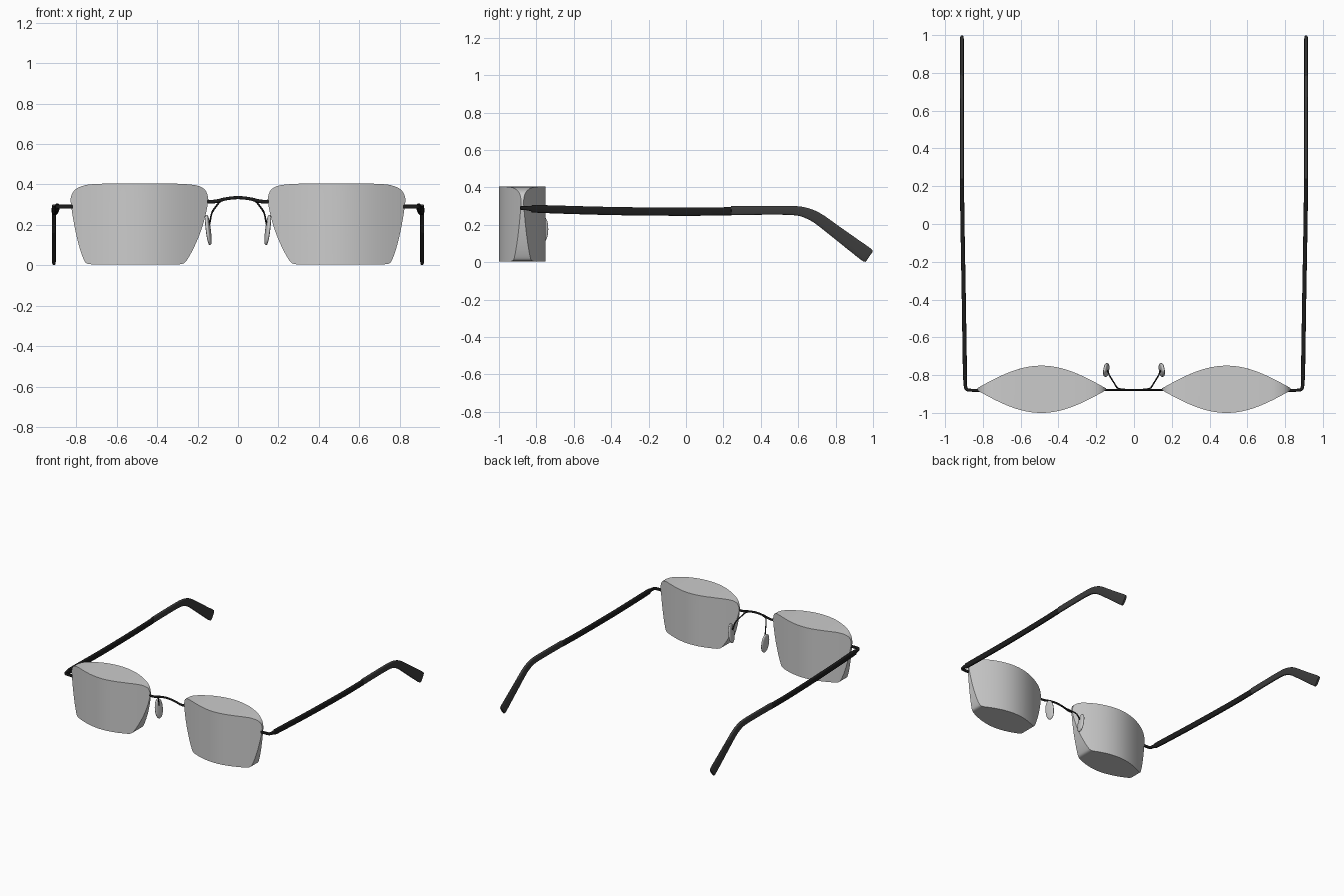
import bpy, bmesh, math
from mathutils import Vector, Matrix

if "Cube" in bpy.data.objects:
    bpy.data.objects.remove(bpy.data.objects["Cube"])


def material(name, v):
    m = bpy.data.materials.new(name)
    m.diffuse_color = (v, v, v, 1)
    m.use_nodes = True
    m.node_tree.nodes["Principled BSDF"].inputs["Base Color"].default_value = m.diffuse_color
    return m


BLACK = material("black_frame", 0.012)
DARK = material("dark_tip", 0.045)


def finish(bm, name, mat=None, angle=35):
    bmesh.ops.recalc_face_normals(bm, faces=bm.faces)
    me = bpy.data.meshes.new(name)
    bm.to_mesh(me)
    bm.free()
    ob = bpy.data.objects.new(name, me)
    bpy.context.collection.objects.link(ob)
    if mat:
        me.materials.append(mat)
    bpy.ops.object.select_all(action='DESELECT')
    ob.select_set(True)
    bpy.context.view_layer.objects.active = ob
    bpy.ops.object.shade_smooth_by_angle(angle=math.radians(angle))
    return ob


def loft(rings, name, mat=None, angle=35):
    bm = bmesh.new()
    rows = [[bm.verts.new(p) for p in r] for r in rings]
    n = len(rows[0])
    for a, b in zip(rows, rows[1:]):
        for i in range(n):
            j = (i + 1) % n
            bm.faces.new((a[i], a[j], b[j], b[i]))
    bm.faces.new(rows[0])
    bm.faces.new(rows[-1])
    return finish(bm, name, mat, angle)


def spline(pts, steps):
    # Catmull-Rom through tuples of any length
    p = [pts[0]] + list(pts) + [pts[-1]]
    out = []
    for k in range(1, len(p) - 2):
        for s in range(steps):
            t = s / steps
            out.append([0.5 * (2 * b + (c - a) * t + (2 * a - 5 * b + 4 * c - d) * t * t
                               + (3 * b - a - 3 * c + d) * t ** 3)
                        for a, b, c, d in zip(*p[k - 1:k + 3])])
    out.append(list(pts[-1]))
    return out


def sweep(pts, name, mat, side=1, power=2, steps=5, sides=16):
    # points are (x, y, z, half width, half height)
    path = spline(pts, steps)
    pos = [Vector((p[0] * side, p[1], p[2])) for p in path]
    rings = []
    for i, p in enumerate(path):
        tan = (pos[min(i + 1, len(pos) - 1)] - pos[max(i - 1, 0)]).normalized()
        right = tan.cross(Vector((0, 0, 1))).normalized()
        up = right.cross(tan)
        ring = []
        for k in range(sides):
            a = 2 * math.pi * (k + 0.5) / sides
            c, s = math.cos(a), math.sin(a)
            u = math.copysign(abs(c) ** (2 / power), c) * p[3]
            v = math.copysign(abs(s) ** (2 / power), s) * p[4]
            ring.append(pos[i] + right * u + up * v)
        rings.append(ring)
    return loft(rings, name, mat, 40)


# lens outline rows: z, inner x, outer x
LENS = [(0.005, 0.29, 0.725), (0.01, 0.268, 0.75), (0.03, 0.25, 0.764), (0.08, 0.222, 0.782),
        (0.15, 0.191, 0.80), (0.22, 0.168, 0.814), (0.29, 0.152, 0.825), (0.33, 0.148, 0.828),
        (0.36, 0.155, 0.818), (0.38, 0.17, 0.798), (0.394, 0.20, 0.765), (0.401, 0.25, 0.725),
        (0.405, 0.33, 0.64)]


def lens(side, name):
    rings = []
    n = 28
    for z, xi, xo in spline(LENS, 3):
        front, back = [], []
        for i in range(n + 1):
            x = xi + (xo - xi) * i / n
            h = 0.003 + 0.122 * math.cos(math.pi / 2 * min(1, abs(x - 0.49) / 0.345))
            front.append((x * side, -0.875 - h, z))
            back.append((x * side, -0.875 + h, z))
        rings.append(front + back[::-1])
    return loft(rings, name)


def nose_pad(side, name):
    # rounded upright oval plate, leaning outwards at the bottom
    bm = bmesh.new()
    bmesh.ops.create_uvsphere(bm, u_segments=28, v_segments=16, radius=1)
    for v in bm.verts:
        x, y, z = v.co
        r = math.hypot(y, z)
        flat = math.copysign(abs(x) ** 0.6, x)
        v.co = (flat * 0.011, y * 0.037, math.copysign(abs(z) ** 0.85, z) * 0.075)
    bm.transform(Matrix.Translation((0.147 * side, -0.773, 0.175))
                 @ Matrix.Rotation(math.radians(8 * side), 4, 'Z')
                 @ Matrix.Rotation(math.radians(7 * side), 4, 'Y')
                 @ Matrix.Scale(-1 if side < 0 else 1, 4, (1, 0, 0)))
    return finish(bm, name, None, 60)


# temple arm with its hinge bend, and the curved ear tip
ARM = [(0.80, -0.88, 0.29, 0.008, 0.010), (0.865, -0.88, 0.29, 0.008, 0.010),
       (0.886, -0.874, 0.29, 0.009, 0.010), (0.893, -0.853, 0.289, 0.009, 0.011),
       (0.894, -0.82, 0.287, 0.010, 0.016), (0.895, -0.785, 0.285, 0.011, 0.021),
       (0.901, -0.4, 0.274, 0.011, 0.022), (0.908, 0.0, 0.270, 0.011, 0.022),
       (0.911, 0.242, 0.273, 0.011, 0.022)]
TIP = [(0.911, 0.242, 0.276, 0.010, 0.024), (0.911, 0.48, 0.278, 0.010, 0.024),
       (0.911, 0.59, 0.275, 0.010, 0.025), (0.911, 0.65, 0.261, 0.010, 0.028),
       (0.911, 0.71, 0.231, 0.010, 0.031), (0.911, 0.80, 0.164, 0.010, 0.034),
       (0.911, 0.90, 0.089, 0.010, 0.038), (0.911, 0.966, 0.040, 0.010, 0.040),
       (0.911, 0.980, 0.030, 0.008, 0.032)]
PAD_ARM = [(0.05, -0.874, 0.329, 0.004, 0.005), (0.085, -0.87, 0.318, 0.004, 0.005),
           (0.105, -0.842, 0.296, 0.004, 0.005), (0.128, -0.805, 0.262, 0.004, 0.005),
           (0.137, -0.785, 0.225, 0.004, 0.005), (0.142, -0.776, 0.20, 0.004, 0.005)]

for side, label in ((1, "right"), (-1, "left")):
    lens(side, label + "_lens")
    sweep(ARM, label + "_temple_arm", BLACK, side, 3.5)
    sweep(TIP, label + "_temple_tip", DARK, side, 4)
    sweep(PAD_ARM, label + "_nose_pad_arm", BLACK, side, 2, 5, 10)
    nose_pad(side, label + "_nose_pad")

# bridge wire between the lenses
HALF = [(0.168, -0.878, 0.316, 0.005, 0.010), (0.115, -0.878, 0.316, 0.005, 0.009),
        (0.06, -0.878, 0.329, 0.005, 0.008)]
BRIDGE = HALF + [(0, -0.878, 0.335, 0.005, 0.008)] + [(-p[0],) + p[1:] for p in HALF[::-1]]
sweep(BRIDGE, "bridge", BLACK)
